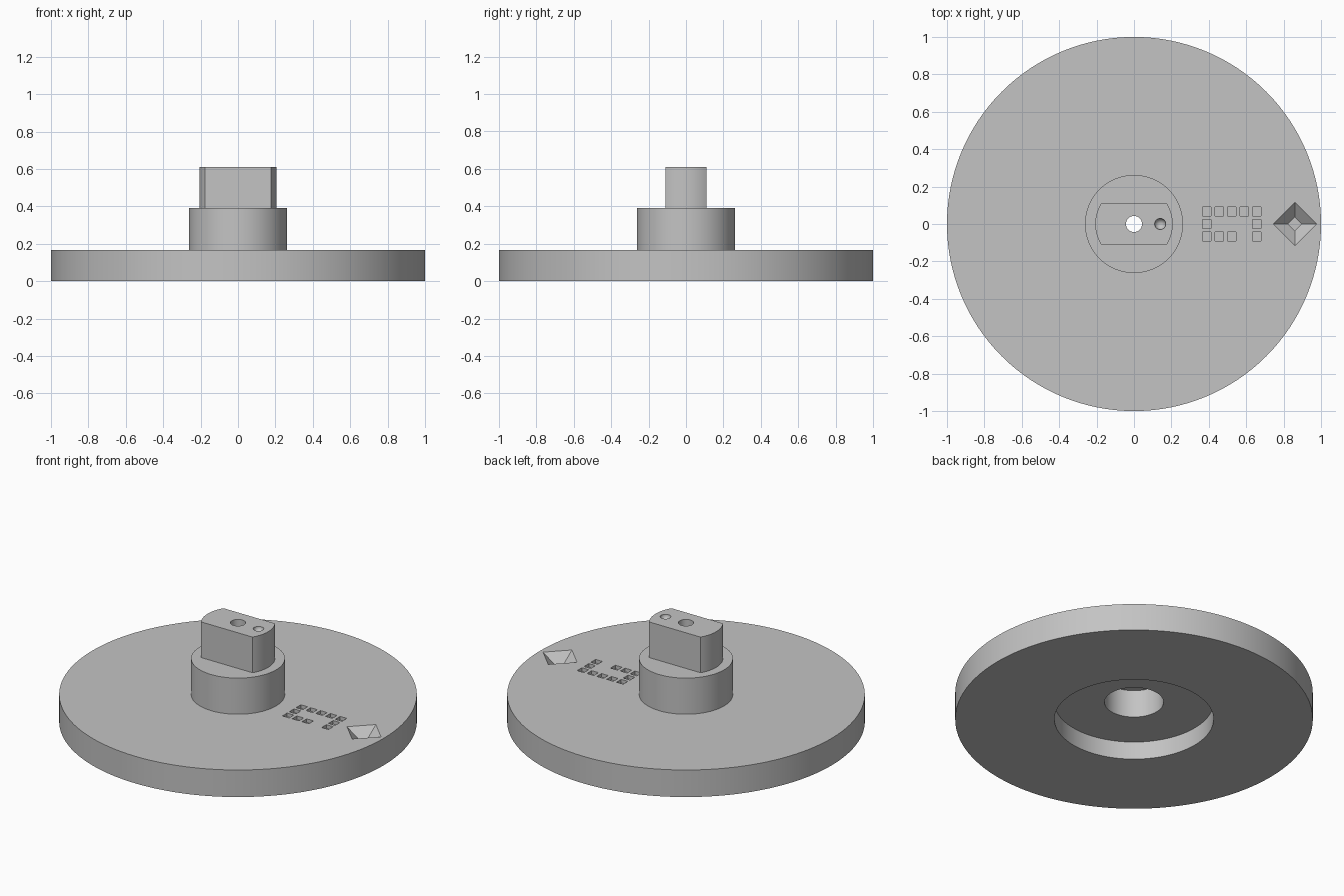
import bpy
import bmesh
import math
from mathutils import Matrix, Vector

cube = bpy.data.objects.get("Cube")
if cube:
    bpy.data.objects.remove(cube, do_unlink=True)

SEGMENTS = 128
PLATE_TOP, HUB_TOP, KEY_TOP = 0.167, 0.39, 0.61
BORE = 0.043

grey = bpy.data.materials.new("plain grey")
grey.use_nodes = True
grey.diffuse_color = (0.55, 0.55, 0.55, 1)
grey.node_tree.nodes["Principled BSDF"].inputs["Base Color"].default_value = grey.diffuse_color


def to_object(bm, name):
    bmesh.ops.recalc_face_normals(bm, faces=bm.faces)
    mesh = bpy.data.meshes.new(name)
    bm.to_mesh(mesh)
    bm.free()
    mesh.materials.append(grey)
    obj = bpy.data.objects.new(name, mesh)
    bpy.context.collection.objects.link(obj)
    return obj


def lathe(name, profile):
    """Revolve a closed (radius, z) outline about the z axis."""
    bm = bmesh.new()
    verts = [bm.verts.new((r, 0, z)) for r, z in profile]
    edges = [bm.edges.new((a, b)) for a, b in zip(verts, verts[1:] + verts[:1])]
    bmesh.ops.spin(bm, geom=verts + edges, axis=(0, 0, 1), cent=(0, 0, 0),
                   angle=math.tau, steps=SEGMENTS, use_merge=True)
    bmesh.ops.remove_doubles(bm, verts=bm.verts, dist=1e-5)
    return to_object(bm, name)


def add_box(bm, center, size):
    matrix = Matrix.Translation(center) @ Matrix.Diagonal(Vector(size)).to_4x4()
    bmesh.ops.create_cube(bm, size=1, matrix=matrix)


def cut(target, bm):
    """Subtract a temporary solid from the target."""
    cutter = to_object(bm, "cutter")
    cutter.hide_render = True
    mod = target.modifiers.new("cut", 'BOOLEAN')
    mod.operation = 'DIFFERENCE'
    mod.solver = 'EXACT'
    mod.object = cutter
    select(target)
    bpy.ops.object.modifier_apply(modifier=mod.name)
    bpy.data.objects.remove(cutter, do_unlink=True)


def select(obj):
    bpy.ops.object.select_all(action='DESELECT')
    obj.select_set(True)
    bpy.context.view_layer.objects.active = obj


# Round plate and hub, with the stepped recess underneath
plate = lathe("plate_and_hub", [
    (BORE, 0.28), (0.165, 0.28), (0.165, 0.11), (0.445, 0.11), (0.445, 0), (1, 0),
    (1, PLATE_TOP), (0.262, PLATE_TOP), (0.262, HUB_TOP), (BORE, HUB_TOP)])

# Small square pits laid out on a grid
bm = bmesh.new()
for row, pattern in enumerate(("#####", "#...#", "###.#")):
    for col, mark in enumerate(pattern):
        if mark == "#":
            add_box(bm, (0.389 + 0.067 * col, 0.067 * (1 - row), PLATE_TOP),
                    (0.046, 0.046, 0.044))
cut(plate, bm)

# Tapered diamond pocket near the rim
depth, over = 0.055, 0.02
outer, inner = 0.116, 0.038
top = outer + (outer - inner) * over / depth
bm = bmesh.new()
bmesh.ops.create_cone(bm, cap_ends=True, segments=4, radius1=inner, radius2=top,
                      depth=depth + over,
                      matrix=Matrix.Translation((0.86, 0, PLATE_TOP + (over - depth) / 2)))
cut(plate, bm)

# Drive key with two flats
key = lathe("drive_key", [(BORE, HUB_TOP), (0.207, HUB_TOP), (0.207, KEY_TOP), (BORE, KEY_TOP)])
bm = bmesh.new()
for side in (-1, 1):
    add_box(bm, (0, side * 0.26, 0.5), (0.6, 0.3, 0.5))
cut(key, bm)

# Round dimple in the top of the key
bm = bmesh.new()
bmesh.ops.create_uvsphere(bm, u_segments=32, v_segments=17, radius=0.03,
                          matrix=Matrix.Translation((0.14, 0, KEY_TOP)))
cut(key, bm)

for obj in (plate, key):
    select(obj)
    bpy.ops.object.shade_smooth_by_angle(angle=math.radians(30))
